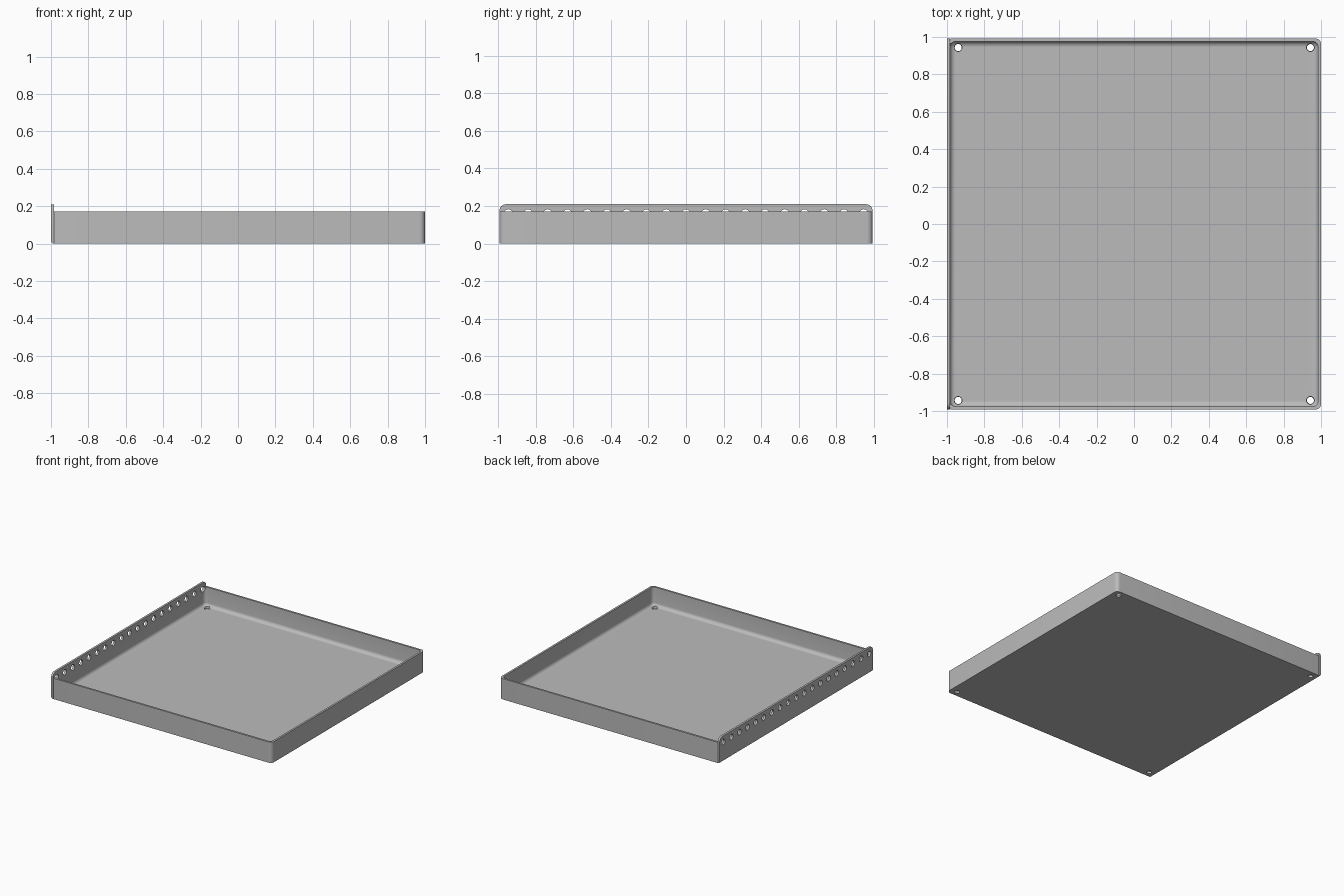
import bpy
import bmesh
from math import sin, cos, pi, radians
from mathutils import Matrix, Vector

cube = bpy.data.objects.get("Cube")
if cube:
    bpy.data.objects.remove(cube, do_unlink=True)

grey = bpy.data.materials.new("sheet_metal_grey")
grey.use_nodes = True
colour = (0.5, 0.5, 0.5, 1)
grey.diffuse_color = colour
grey.node_tree.nodes["Principled BSDF"].inputs["Base Color"].default_value = colour

LEFT, RIGHT, DEPTH = -0.983, 1.0, 0.992      # tray extents
RIM, TOP = 0.17, 0.21                        # low walls, tall flange
SHEET, COVE = 0.016, 0.028


def finish(name, bm):
    bmesh.ops.recalc_face_normals(bm, faces=bm.faces)
    mesh = bpy.data.meshes.new(name)
    bm.to_mesh(mesh)
    bm.free()
    obj = bpy.data.objects.new(name, mesh)
    bpy.context.collection.objects.link(obj)
    mesh.materials.append(grey)
    return obj


def activate(obj):
    bpy.ops.object.select_all(action='DESELECT')
    obj.select_set(True)
    bpy.context.view_layer.objects.active = obj


def arc(cx, cy, r, start, steps=6):
    """Quarter circle of points, counter-clockwise from start degrees."""
    return [(cx + r * cos(radians(start) + pi / 2 * i / steps),
             cy + r * sin(radians(start) + pi / 2 * i / steps))
            for i in range(steps + 1)]


def rounded_ring(bm, x0, x1, d, r_left, r_right, z):
    """Rounded rectangle of vertices at one height."""
    pts = (arc(x1 - r_right, d - r_right, r_right, 0)
           + arc(x0 + r_left, d - r_left, r_left, 90)
           + arc(x0 + r_left, r_left - d, r_left, 180)
           + arc(x1 - r_right, r_right - d, r_right, 270))
    return [bm.verts.new((x, y, z)) for x, y in pts]


def cylinders(name, places, axis, radius, length, radius2=None):
    """One hidden cutter made of many round pins."""
    bm = bmesh.new()
    turn = Vector((0, 0, 1)).rotation_difference(Vector(axis)).to_matrix().to_4x4()
    for p in places:
        bmesh.ops.create_cone(bm, cap_ends=True, segments=20, radius1=radius,
                              radius2=radius2 or radius, depth=length,
                              matrix=Matrix.Translation(p) @ turn)
    obj = finish(name, bm)
    obj.hide_render = True
    return obj


def cut(obj, cutter):
    activate(obj)
    mod = obj.modifiers.new("holes", 'BOOLEAN')
    mod.operation = 'DIFFERENCE'
    mod.solver = 'EXACT'
    mod.object = cutter
    bpy.ops.object.modifier_apply(modifier=mod.name)


# Tray: floor and low walls, with a cove where they meet
bm = bmesh.new()
rings = [rounded_ring(bm, LEFT - 0.002, RIGHT, DEPTH, 0.01, 0.03, z) for z in (0, RIM)]
for inset, z in [(0, RIM)] + [(COVE * (1 - cos(a)), SHEET + COVE * (1 - sin(a)))
                              for a in [pi / 2 * i / 6 for i in range(7)]]:
    rings.append(rounded_ring(bm, LEFT + inset, RIGHT - SHEET - inset,
                              DEPTH - SHEET - inset, 0.03, 0.03, z))
for low, high in zip(rings, rings[1:]):
    for i in range(len(low)):
        j = (i + 1) % len(low)
        bm.faces.new((low[i], low[j], high[j], high[i]))
bm.faces.new(rings[0])
bm.faces.new(rings[-1])
tray = finish("tray", bm)

# Perforated flange: tall side plate with rounded top corners and bent foot
bm = bmesh.new()
outline = ([(-DEPTH, 0), (DEPTH, 0)]
           + arc(DEPTH - 0.035, TOP - 0.035, 0.035, 0)
           + arc(0.035 - DEPTH, TOP - 0.035, 0.035, 90))
plate = bm.faces.new([bm.verts.new((LEFT, y, z)) for y, z in outline])
side = bmesh.ops.extrude_face_region(bm, geom=[plate])["geom"]
bmesh.ops.translate(bm, vec=(-1 - LEFT, 0, 0),
                    verts=[v for v in side if isinstance(v, bmesh.types.BMVert)])
foot = [e for e in bm.edges
        if all(v.co.x < -0.99 and v.co.z < 0.001 for v in e.verts)]
bmesh.ops.bevel(bm, geom=foot, offset=0.015, segments=5, profile=0.5, affect='EDGES')
flange = finish("perforated_flange", bm)

# Row of round holes through the flange and the tray wall behind it
row = cylinders("row_cutter", [(LEFT, 0.105 * i, 0.16) for i in range(-9, 10)],
                (1, 0, 0), 0.023, 0.1)
cut(flange, row)
cut(tray, row)

# Screw holes in the floor corners
corners = [(x, y, 0) for x in (-0.94, 0.943) for y in (-0.943, 0.943)]
screws = cylinders("screw_cutter", corners, (0, 0, 1), 0.014, 0.08, 0.024)
cut(tray, screws)

for helper in (row, screws):
    bpy.data.objects.remove(helper, do_unlink=True)
for obj in (tray, flange):
    activate(obj)
    bpy.ops.object.shade_smooth_by_angle(angle=radians(35))
